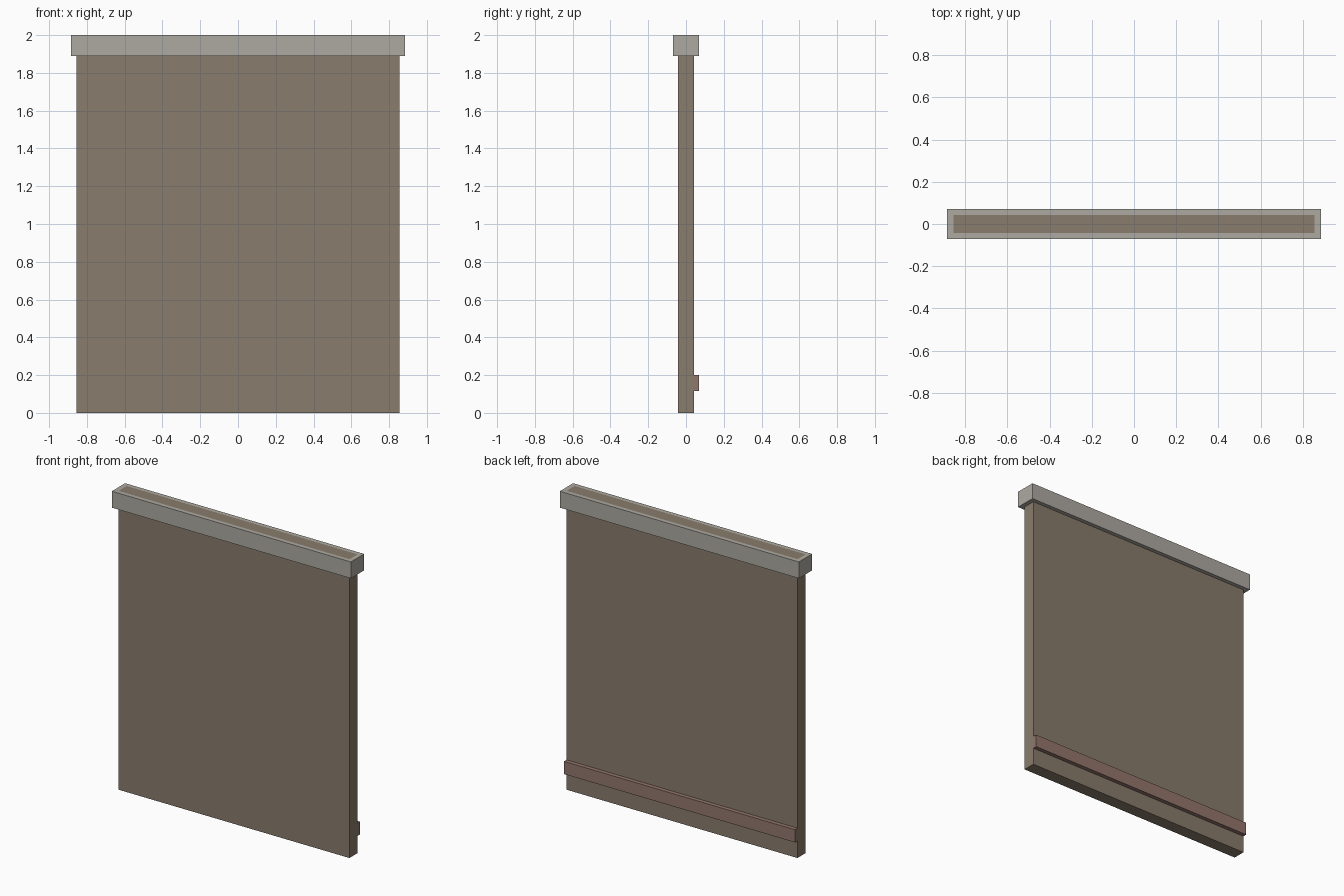
import bpy
import bmesh

if "Cube" in bpy.data.objects:
    bpy.data.objects.remove(bpy.data.objects["Cube"])

PX, PY = 0.855, 0.0425   # panel half width / half depth
CX, CY = 0.885, 0.07     # cap half width / half depth
TOP, CAP_Z = 2.0, 1.89


def finish(name, bm, color):
    bmesh.ops.recalc_face_normals(bm, faces=bm.faces)
    mesh = bpy.data.meshes.new(name)
    bm.to_mesh(mesh)
    bm.free()
    mat = bpy.data.materials.new(name + "_color")
    mat.diffuse_color = (*color, 1)
    mat.use_nodes = True
    mat.node_tree.nodes["Principled BSDF"].inputs["Base Color"].default_value = mat.diffuse_color
    mesh.materials.append(mat)
    obj = bpy.data.objects.new(name, mesh)
    bpy.context.collection.objects.link(obj)
    return obj


def box(name, lo, hi, color):
    bm = bmesh.new()
    bmesh.ops.create_cube(bm, size=1)
    for v in bm.verts:
        v.co = [(a + b) / 2 + c * (b - a) for a, b, c in zip(lo, hi, v.co)]
    return finish(name, bm, color)


def frame(name, inner, outer, z0, z1, color):
    """Rectangular collar: four quads swept around the z axis."""
    bm = bmesh.new()
    rings = []
    for sx, sy in ((-1, -1), (1, -1), (1, 1), (-1, 1)):
        section = ((inner, z0), (outer, z0), (outer, z1), (inner, z1))
        rings.append([bm.verts.new((sx * h[0], sy * h[1], z)) for h, z in section])
    for i in range(4):
        a, b = rings[i], rings[(i + 1) % 4]
        for j in range(4):
            k = (j + 1) % 4
            bm.faces.new((a[j], b[j], b[k], a[k]))
    return finish(name, bm, color)


# Main wall slab, its top flush with the cap
box("wall_panel", (-PX, -PY, 0), (PX, PY, TOP), (0.25, 0.20, 0.15))

# Coping collar around the top edge
frame("cap_trim", (PX, PY), (CX, CY), CAP_Z, TOP, (0.42, 0.40, 0.36))

# Low rail along the back face
box("back_rail", (-PX, PY, 0.115), (PX, 0.07, 0.2), (0.29, 0.18, 0.15))
